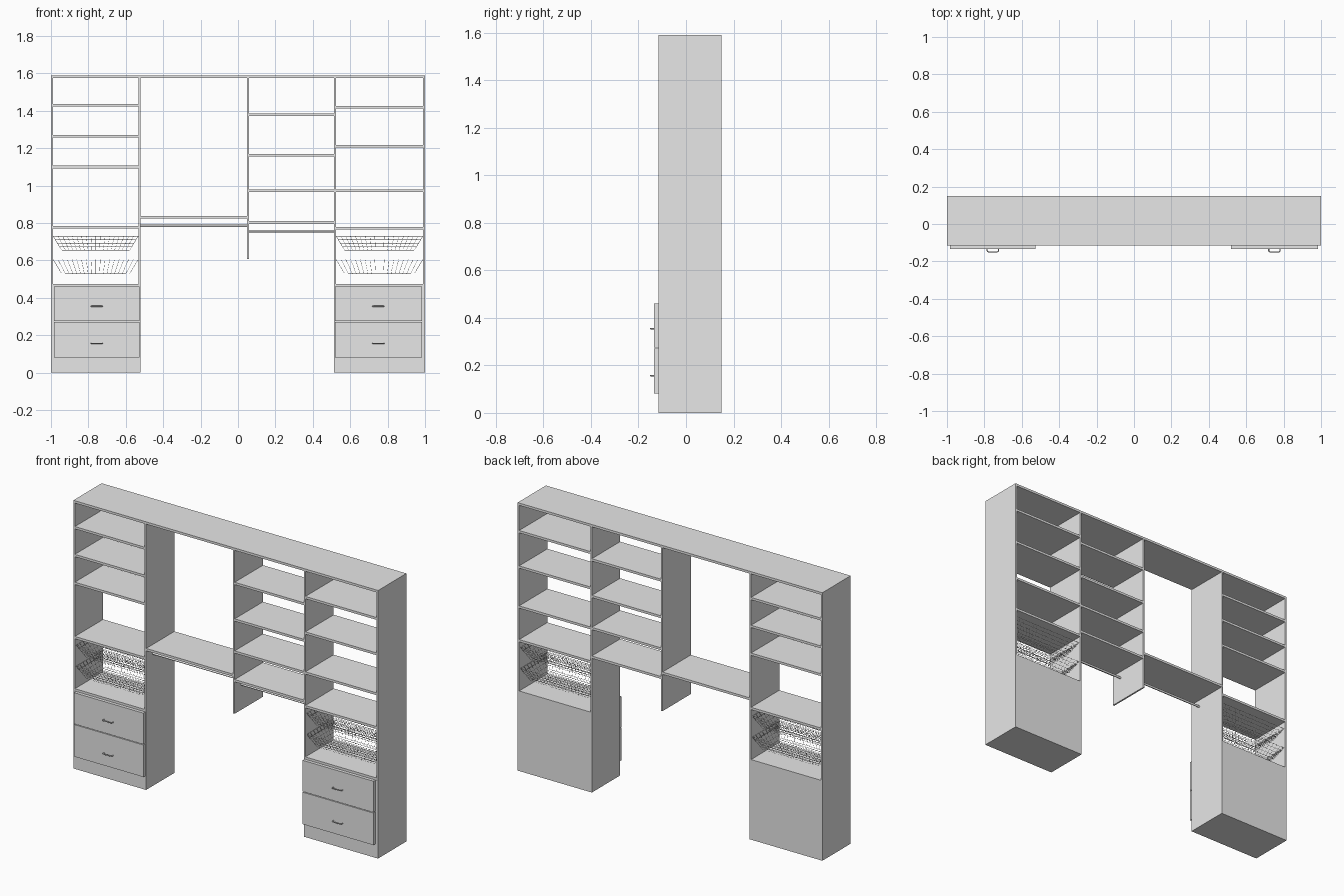
import bpy, bmesh, math
from mathutils import Vector

if "Cube" in bpy.data.objects:
    bpy.data.objects.remove(bpy.data.objects["Cube"])


def material(name, col):
    m = bpy.data.materials.new(name)
    m.diffuse_color = (*col, 1)
    m.use_nodes = True
    m.node_tree.nodes["Principled BSDF"].inputs["Base Color"].default_value = m.diffuse_color
    return m


GREY = material("light grey", (0.8, 0.8, 0.8))
Y0, Y1 = -0.115, 0.15      # carcass front and back
T = 0.01                   # panel thickness
S = 0.014                  # shelf thickness
TOP = 1.59


def finish(name, bm, mat):
    me = bpy.data.meshes.new(name)
    bm.normal_update()
    bm.to_mesh(me)
    bm.free()
    me.materials.append(mat)
    ob = bpy.data.objects.new(name, me)
    bpy.context.collection.objects.link(ob)
    return ob


def box(name, x0, x1, y0, y1, z0, z1, mat=GREY):
    bm = bmesh.new()
    bmesh.ops.create_cube(bm, size=1)
    for v in bm.verts:
        v.co = Vector(((x0 + x1) / 2 + v.co.x * (x1 - x0),
                       (y0 + y1) / 2 + v.co.y * (y1 - y0),
                       (z0 + z1) / 2 + v.co.z * (z1 - z0)))
    return finish(name, bm, mat)


def tube(name, pts, r, res=2):
    cu = bpy.data.curves.new(name, 'CURVE')
    cu.dimensions = '3D'
    cu.bevel_depth = r
    cu.bevel_resolution = res
    cu.use_fill_caps = True
    sp = cu.splines.new('POLY')
    sp.points.add(len(pts) - 1)
    for p, co in zip(sp.points, pts):
        p.co = (*co, 1)
    cu.materials.append(GREY)
    ob = bpy.data.objects.new(name, cu)
    bpy.context.collection.objects.link(ob)
    return ob


def basket(name, x0, x1, z0, z1):
    """Open tapered wire tub: floor grid plus four sloping grid sides."""
    cx, cy = (x0 + x1) / 2, (Y0 + Y1) / 2
    bm = bmesh.new()

    def patch(a, b, c, d, nu, nv):
        a, b, c, d = map(Vector, (a, b, c, d))
        rows = [[bm.verts.new(a.lerp(b, i / nu).lerp(d.lerp(c, i / nu), j / nv))
                 for i in range(nu + 1)] for j in range(nv + 1)]
        for j in range(nv):
            for i in range(nu):
                bm.faces.new((rows[j][i], rows[j][i + 1], rows[j + 1][i + 1], rows[j + 1][i]))

    def ring(hx, hy, z):
        return [(cx - hx, cy - hy, z), (cx + hx, cy - hy, z),
                (cx + hx, cy + hy, z), (cx - hx, cy + hy, z)]

    hx = (x1 - x0) / 2
    low, high = ring(hx - 0.045, 0.09, z0), ring(hx, 0.122, z1)
    patch(*low, 18, 8)
    for k in range(4):
        n = (k + 1) % 4
        patch(low[k], low[n], high[n], high[k], 18 if k % 2 == 0 else 8, 4)
    bmesh.ops.remove_doubles(bm, verts=bm.verts, dist=0.0005)
    ob = finish(name, bm, GREY)
    w = ob.modifiers.new("wires", 'WIREFRAME')
    w.thickness = 0.002
    w.use_boundary = True
    w.use_even_offset = False


# top board and full-length uprights
box("top_board", -1, 1, Y0, Y1, TOP - S, TOP)
XL, XM, XR = -0.527, 0.054, 0.518
uprights = [("left_outer", -1 + T / 2, 0), ("left_inner", XL, 0), ("centre", XM, 0.607),
            ("right_inner", XR, 0), ("right_outer", 1 - T / 2, 0)]
for name, x, z in uprights:
    box(name + "_upright", x - T / 2, x + T / 2, Y0, Y1, z, TOP - S)

# shelves in each bay
bays = [("left", -1, XL, (1.43, 1.265, 1.10, 0.778, 0.468)),
        ("hanging", XL, XM, (0.832,)),
        ("middle", XM, XR, (1.38, 1.163, 0.973, 0.803)),
        ("right", XR, 1, (1.42, 1.21, 0.973, 0.773, 0.468))]
for name, x0, x1, heights in bays:
    a = x0 + (T if x0 == -1 else T / 2)
    b = x1 - (T if x1 == 1 else T / 2)
    for i, z in enumerate(heights):
        box(f"{name}_shelf_{i + 1}", a, b, Y0, Y1, z - S / 2, z + S / 2)

# clothes rods
for name, a, b, z in (("hanging", XL, XM, 0.785), ("middle", XM, XR, 0.757)):
    tube(name + "_rod", [(a, -0.05, z), (b, -0.05, z)], 0.0065, 4)

# closed drawer cabinets and baskets, drawers set slightly towards the middle
for side, a, b, shift in (("left", -1, XL + T / 2, 0.006), ("right", XR - T / 2, 1, -0.006)):
    box(side + "_cabinet_back", a + T, b - T, Y1 - T, Y1, 0, 0.461)
    box(side + "_cabinet_floor", a + T, b - T, Y0 + T, Y1 - T, 0, T)
    box(side + "_cabinet_face", a, b, Y0 - 0.001, Y0 + T, 0, 0.461)
    c = (a + b) / 2 + shift
    w = (b - a) / 2 - 0.011
    for i, (z0, z1) in enumerate(((0.082, 0.272), (0.276, 0.461))):
        box(f"{side}_drawer_{i + 1}", c - w, c + w, -0.134, Y0, z0, z1)
        # bowed pull with rounded corners
        z = (0.157, 0.355)[i]
        half = [(0.03, -0.132), (0.03, -0.143), (0.028, -0.147), (0.024, -0.149)]
        pts = [(c - x, y, z) for x, y in half] + [(c + x, y, z) for x, y in reversed(half)]
        tube(f"{side}_handle_{i + 1}", pts, 0.003)
    for i, (z0, z1) in enumerate(((0.53, 0.605), (0.655, 0.73))):
        basket(f"{side}_wire_basket_{i + 1}", a + T + 0.002, b - T - 0.002, z0, z1)
